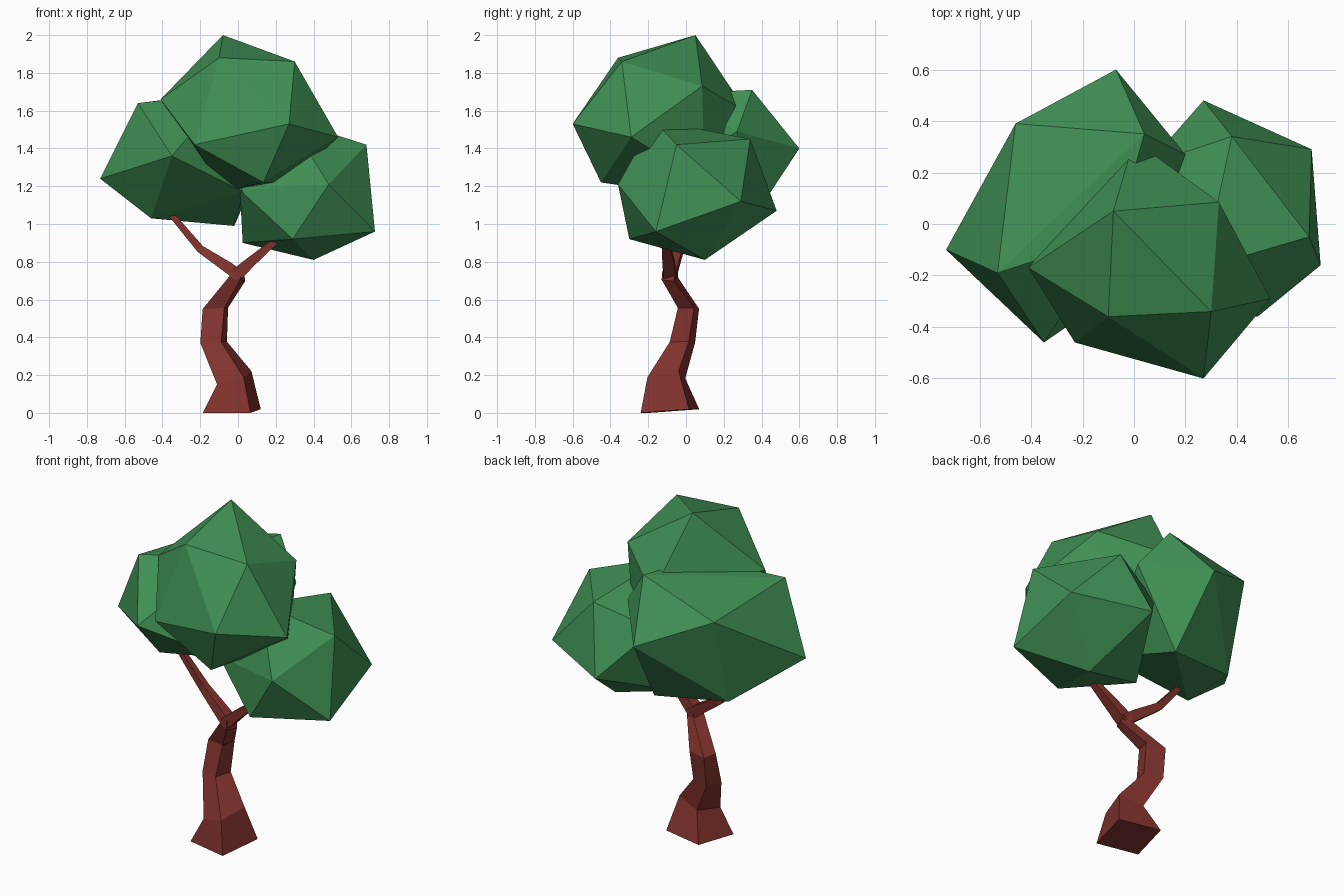
import bpy, bmesh
from math import radians
from mathutils import Matrix, Vector

cube = bpy.data.objects.get("Cube")
if cube:
    bpy.data.objects.remove(cube, do_unlink=True)


def make_material(name, rgb):
    mat = bpy.data.materials.new(name)
    mat.use_nodes = True
    mat.diffuse_color = (*rgb, 1)
    mat.node_tree.nodes["Principled BSDF"].inputs["Base Color"].default_value = (*rgb, 1)
    return mat


leaf_green = make_material("leaf green", (0.05, 0.277, 0.088))
bark_brown = make_material("bark brown", (0.225, 0.033, 0.027))


def finish(bm, name, mat):
    """Turn a bmesh into a flat-shaded object with one material."""
    bmesh.ops.recalc_face_normals(bm, faces=bm.faces)
    mesh = bpy.data.meshes.new(name)
    bm.to_mesh(mesh)
    bm.free()
    mesh.materials.append(mat)
    obj = bpy.data.objects.new(name, mesh)
    bpy.context.collection.objects.link(obj)
    return obj


def crown(name, corners):
    """Irregular twenty-sided leaf clump wrapped around its corner points."""
    bm = bmesh.new()
    for corner in corners:
        bm.verts.new(corner)
    bmesh.ops.convex_hull(bm, input=bm.verts)
    return finish(bm, name, leaf_green)


def limb(name, sections):
    """Four-sided limb lofted through (centre, width, depth, turn, (x slope, y slope))."""
    bm = bmesh.new()
    rings = []
    for centre, width, depth, turn, slope in sections:
        spin = Matrix.Rotation(radians(turn), 3, "Z")
        ring = []
        for sx, sy in ((-1, -1), (1, -1), (1, 1), (-1, 1)):
            offset = spin @ Vector((sx * width / 2, sy * depth / 2, 0))
            offset.z = slope[0] * offset.x + slope[1] * offset.y
            ring.append(bm.verts.new(Vector(centre) + offset))
        rings.append(ring)
    for low, high in zip(rings, rings[1:]):
        for i in range(4):
            j = (i + 1) % 4
            bm.faces.new((low[i], low[j], high[j], high[i]))
    bm.faces.new(rings[0])
    bm.faces.new(rings[-1])
    return finish(bm, name, bark_brown)


# Crooked trunk, flared at the foot
limb("trunk", [
    ((-.033, -.085, .01), .258, .262, -12, (.015, .07)),
    ((-.02, -.104, .186), .145, .17, -14, (.3, .12)),
    ((-.129, -.019, .374), .115, .105, -17, (.05, 0)),
    ((-.12, .013, .553), .118, .088, -13, (.05, 0)),
    ((-.004, -.085, .71), .062, .07, -22, (-.3, 0)),
    ((-.002, -.085, .755), .05, .07, -15, (0, 0)),
])

# Two branches forking from the trunk top
limb("right_branch", [
    ((.01, -.085, .725), .05, .07, 0, (.8, 0)),
    ((-.06, -.07, .775), .04, .06, 0, (1.1, 0)),
    ((-.2, -.035, .868), .028, .045, 0, (1.1, 0)),
    ((-.37, -.04, 1.07), .022, .03, 0, (.9, 0)),
])
limb("left_branch", [
    ((-.005, -.085, .735), .05, .07, 0, (-.9, 0)),
    ((.08, -.095, .81), .035, .06, 0, (-1.1, 0)),
    ((.21, -.11, .92), .02, .04, 0, (-1.1, 0)),
])

# Leaf clumps: top one, then one over each branch
crown("top_crown", [
    (-.08, .05, 2), (-.1, -.36, 1.88), (.3, -.34, 1.86), (.33, .085, 1.73),
    (0, .325, 1.59), (-.41, -.17, 1.66), (.53, -.29, 1.46), (.27, -.6, 1.53),
    (-.23, -.46, 1.42), (.135, -.45, 1.22), (.28, .1, 1.22), (-.08, -.1, 1.17),
])
crown("right_crown", [
    (.04, .35, 1.71), (-.53, -.19, 1.64), (-.07, -.04, 1.69), (-.46, .39, 1.57),
    (.2, .27, 1.49), (-.07, .6, 1.4), (-.35, -.46, 1.36), (-.73, -.1, 1.24),
    (.03, -.2, 1.17), (-.46, -.09, 1.03), (-.46, .25, 1.04), (-.02, .33, .99),
])
crown("left_crown", [
    (.27, -.17, 1.55), (.38, .34, 1.45), (.68, -.05, 1.42), (.05, .23, 1.33),
    (.48, -.36, 1.21), (.01, -.2, 1.18), (.69, .29, 1.12), (.27, .48, 1.07),
    (.725, -.16, .96), (.29, -.3, .92), (.025, .05, .9), (.4, .1, .81),
])
